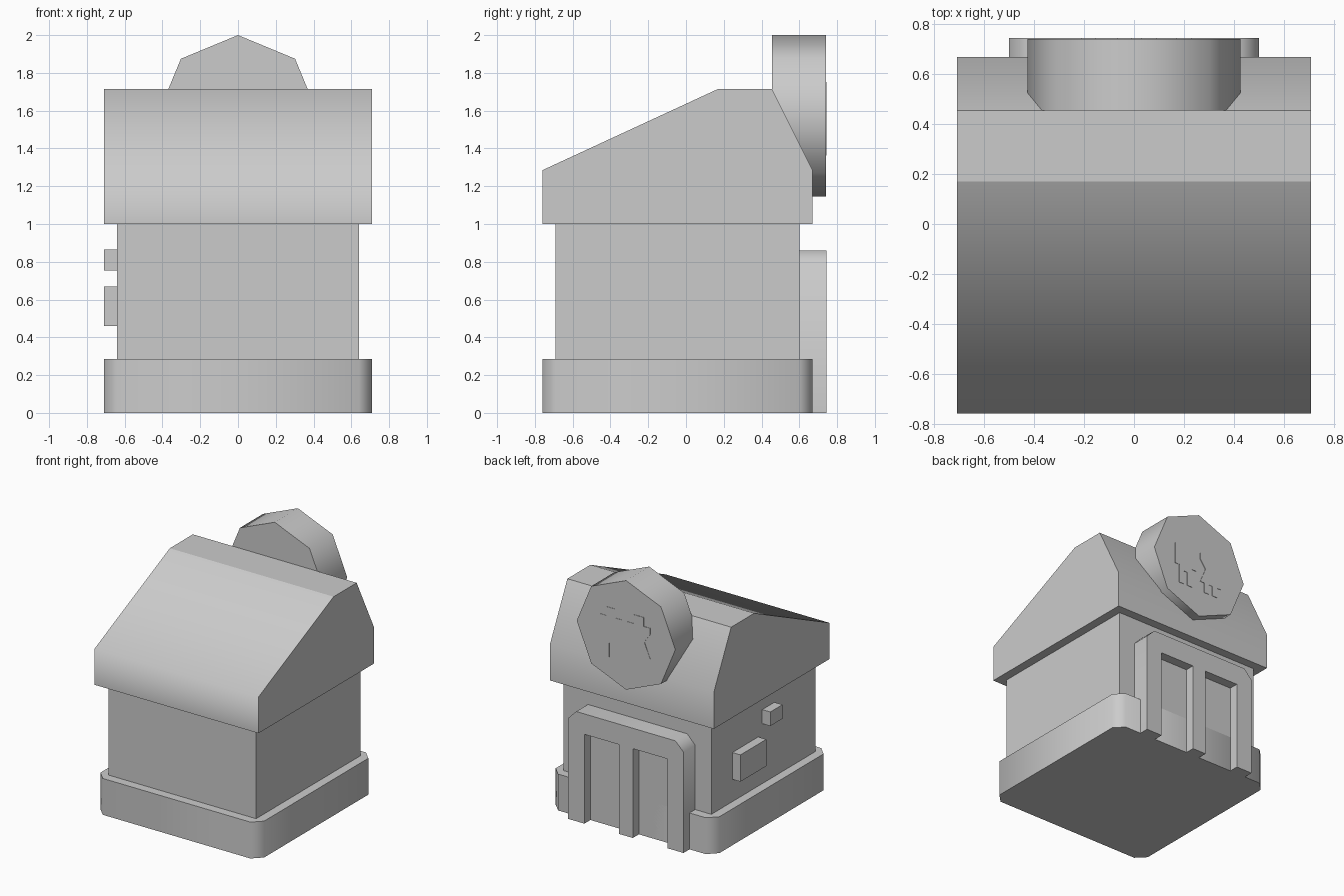
import bpy, bmesh

if "Cube" in bpy.data.objects:
    bpy.data.objects.remove(bpy.data.objects["Cube"])


def prism(name, pts, lo, hi, place, soft=()):
    """Extrude a 2D profile from lo to hi; profile corners listed in soft shade smoothly."""
    bm = bmesh.new()
    a = [bm.verts.new(place(u, v, lo)) for u, v in pts]
    b = [bm.verts.new(place(u, v, hi)) for u, v in pts]
    n = len(pts)
    bm.faces.new(a)
    bm.faces.new(b[::-1])
    for i in range(n):
        j = (i + 1) % n
        bm.faces.new((a[i], b[i], b[j], a[j]))
    bmesh.ops.recalc_face_normals(bm, faces=bm.faces)
    for f in bm.faces:
        f.smooth = True
    for e in bm.edges:
        e.smooth = False
    for i in soft:
        bm.edges.get((a[i], b[i])).smooth = True
    mesh = bpy.data.meshes.new(name)
    bm.to_mesh(mesh)
    bm.free()
    ob = bpy.data.objects.new(name, mesh)
    bpy.context.collection.objects.link(ob)
    return ob


def along_x(u, v, d): return (d, u, v)   # profile in y, z
def along_y(u, v, d): return (u, d, v)   # profile in x, z
def along_z(u, v, d): return (u, v, d)   # profile in x, y


def rect(u0, u1, v0, v1):
    return [(u0, v0), (u1, v0), (u1, v1), (u0, v1)]


# Plinth with cut corners
x, y0, y1, c = 0.71, -0.76, 0.67, 0.07
prism("plinth", [(-x + c, y0), (x - c, y0), (x, y0 + c), (x, y1 - c),
                 (x - c, y1), (-x + c, y1), (-x, y1 - c), (-x, y0 + c)],
      0, 0.285, along_z, range(8))

# Walls
prism("walls", rect(-0.64, 0.64, -0.69, 0.60), 0.2, 1.02, along_z)

# Asymmetric roof
prism("roof", [(y0, 1.0), (y0, 1.285), (0.17, 1.715), (0.455, 1.715),
               (y1, 1.285), (y1, 1.0)], -x, x, along_x, (1, 4))

# Door surround: three posts and a header with cut top corners
prism("door_surround", [(-0.5, 0), (-0.36, 0), (-0.36, 0.70), (-0.06, 0.70),
                        (-0.06, 0), (0.06, 0), (0.06, 0.70), (0.36, 0.70),
                        (0.36, 0), (0.5, 0), (0.5, 0.79), (0.43, 0.86),
                        (-0.43, 0.86), (-0.5, 0.79)],
      0.59, 0.745, along_y, (10, 11, 12, 13))

# Recessed doors
for side, s in (("left", -1), ("right", 1)):
    prism(side + "_door", rect(s * 0.21 - 0.155, s * 0.21 + 0.155, 0, 0.705),
          0.59, 0.67, along_y)

# Boxes on the side wall
prism("wall_box_large", rect(0.02, 0.34, 0.46, 0.67), -0.71, -0.63, along_x)
prism("wall_box_small", rect(-0.18, -0.03, 0.755, 0.865), -0.71, -0.63, along_x)

# Eight-sided sign
zc, r = 1.5725, 0.4275
k = r * 0.7071
prism("round_sign", [(px, zc + pz) for px, pz in
                     ((0, r), (k, k), (r, 0), (k, -k), (0, -r), (-k, -k), (-r, 0), (-k, k))],
      0.455, 0.742, along_y, range(8))

# Flat pictogram figures on the sign, each a mirrored half outline
trousers = [(0.04, 0.18), (0.04, 0.11), (0.10, 0.11), (0.10, -0.06), (0.06, -0.06),
            (0.06, -0.21), (0.015, -0.21), (0.015, -0.10)]
dress = [(0.045, 0.18), (0.045, 0.11), (0.10, 0.11), (0.10, 0.06), (0.05, -0.01),
         (0.10, -0.13), (0.06, -0.13), (0.06, -0.21), (0.015, -0.21), (0.015, -0.13)]
for name, half, cx in (("figure_trousers", trousers, 0.13), ("figure_dress", dress, -0.11)):
    outline = half + [(-u, v) for u, v in reversed(half)]
    prism(name, [(cx + u, zc + v) for u, v in outline], 0.73, 0.745, along_y)
